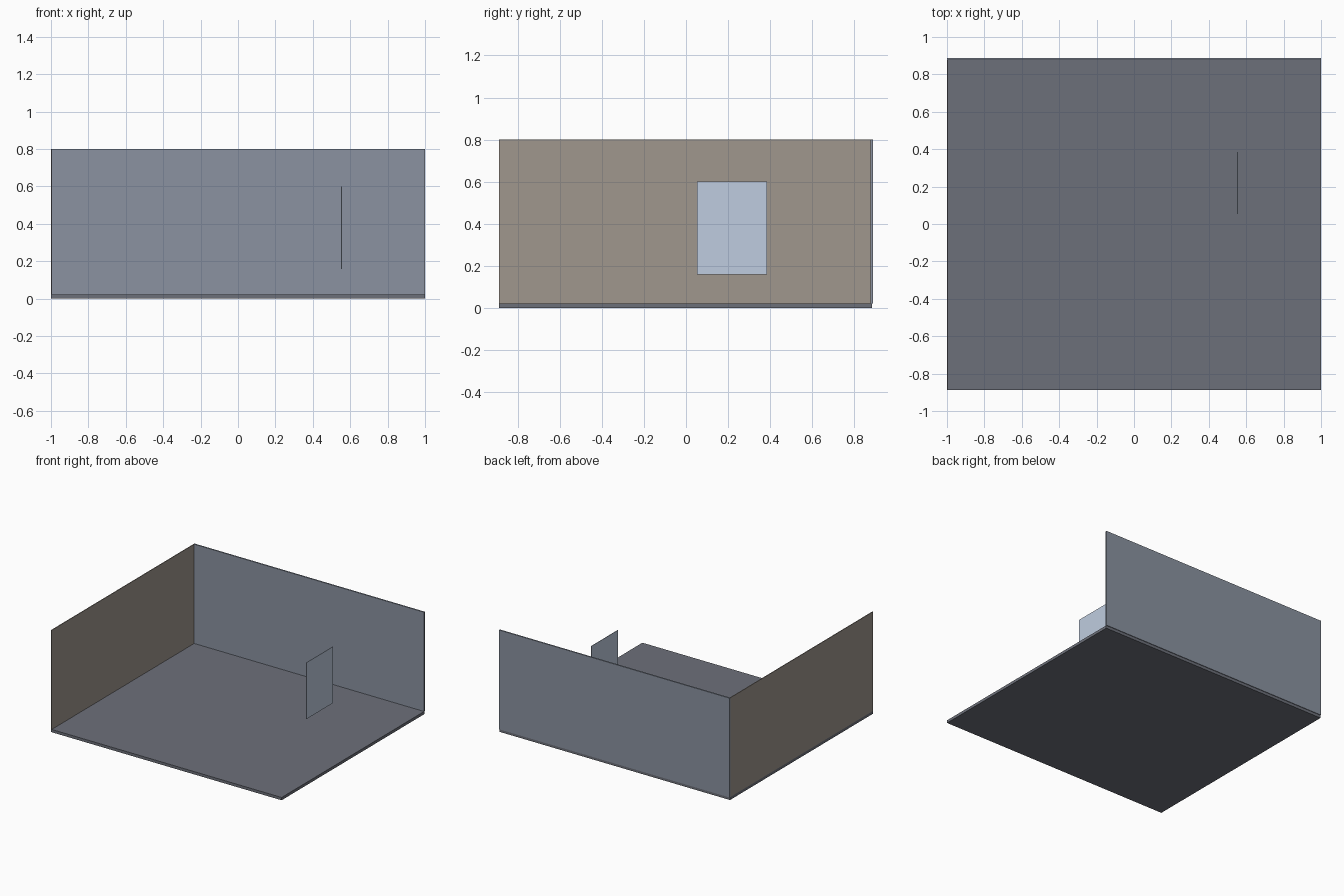
import bpy

if "Cube" in bpy.data.objects:
    bpy.data.objects.remove(bpy.data.objects["Cube"])


def material(name, rgb):
    m = bpy.data.materials.new(name)
    m.diffuse_color = (*rgb, 1.0)
    m.use_nodes = True
    m.node_tree.nodes["Principled BSDF"].inputs["Base Color"].default_value = m.diffuse_color
    return m


def slab(name, lo, hi, mat):
    """Axis-aligned box between two corners."""
    centre = [(a + b) / 2 for a, b in zip(lo, hi)]
    bpy.ops.mesh.primitive_cube_add(size=1, location=centre)
    ob = bpy.context.object
    ob.name = name
    ob.scale = [b - a for a, b in zip(lo, hi)]
    bpy.ops.object.transform_apply(location=False, rotation=False, scale=True)
    ob.data.materials.append(mat)
    return ob


floor_grey = material("floor grey", (0.152, 0.162, 0.193))
wall_blue = material("slate blue", (0.256, 0.29, 0.355))
wall_brown = material("warm taupe", (0.35, 0.308, 0.27))
panel_blue = material("pale blue", (0.52, 0.605, 0.745))

# Room shell: floor, back wall, left wall
FLOOR_TOP, WALL_TOP = 0.022, 0.80
slab("floor", (-1, -0.888, 0), (1, 0.883, FLOOR_TOP), floor_grey)
slab("back_wall", (-1, 0.877, FLOOR_TOP), (1, 0.888, WALL_TOP), wall_blue)
slab("left_wall", (-1, -0.888, FLOOR_TOP), (-0.994, 0.877, WALL_TOP), wall_brown)

# Thin upright panel floating in the room
slab("window_panel", (0.552, 0.053, 0.158), (0.556, 0.384, 0.60), panel_blue)
